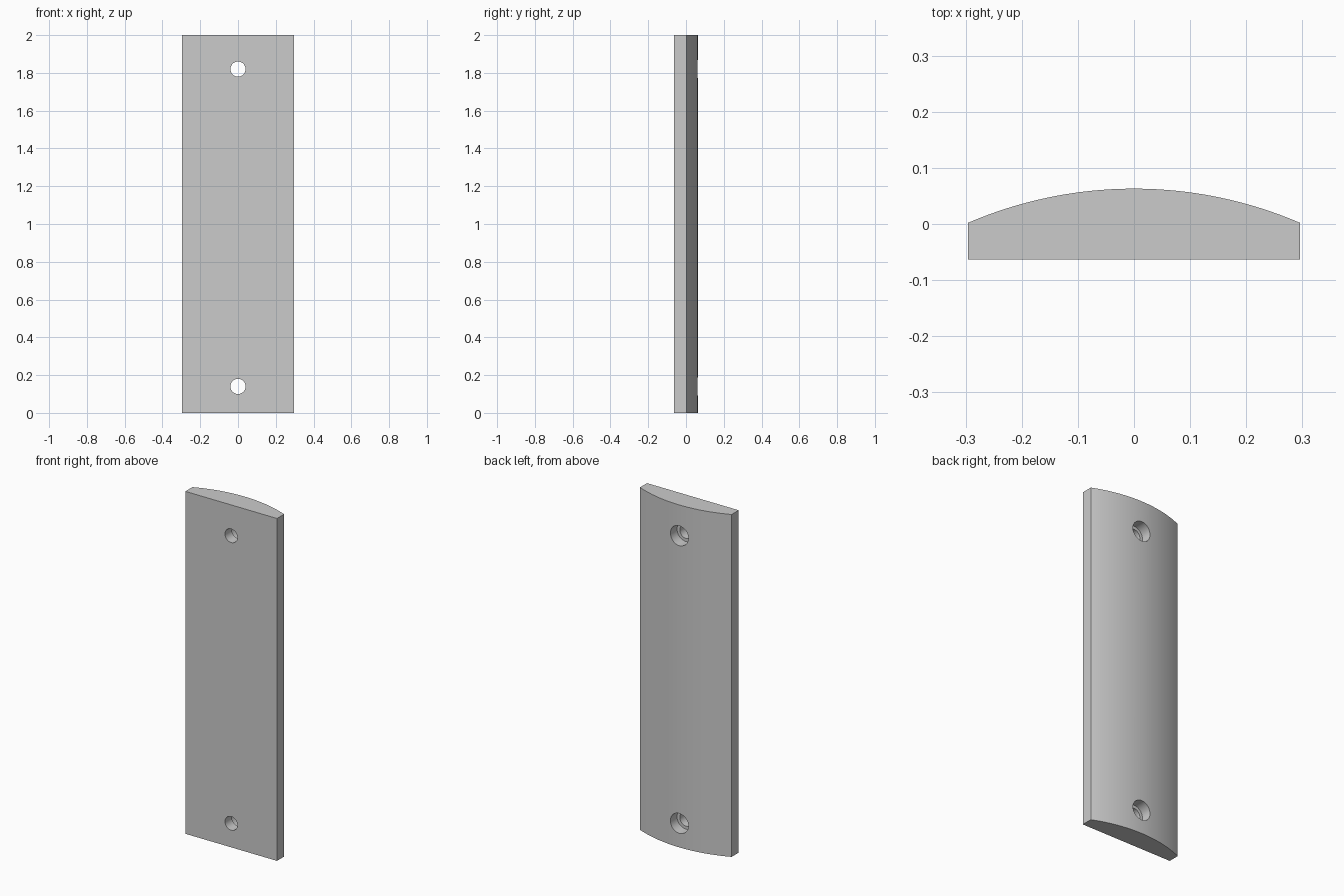
import bpy, bmesh, math
from mathutils import Matrix

default = bpy.data.objects.get("Cube")
if default:
    bpy.data.objects.remove(default, do_unlink=True)

HALF_W, HEIGHT = 0.296, 2.0
FLAT_Y, EDGE_Y, CROWN_Y = -0.063, 0.002, 0.063
HOLE_Z = (0.14, 1.82)
HOLE_R, BORE_R, SHELF_Y = 0.04, 0.058, 0.0

grey = bpy.data.materials.new("plain grey")
grey.use_nodes = True
colour = (0.6, 0.6, 0.6, 1)
grey.diffuse_color = colour
grey.node_tree.nodes["Principled BSDF"].inputs["Base Color"].default_value = colour


def make_object(name, bm):
    mesh = bpy.data.meshes.new(name)
    bmesh.ops.recalc_face_normals(bm, faces=bm.faces)
    bm.to_mesh(mesh)
    bm.free()
    mesh.materials.append(grey)
    obj = bpy.data.objects.new(name, mesh)
    bpy.context.collection.objects.link(obj)
    return obj


# Plate: flat front, circular-arc back, extruded upwards
rise = CROWN_Y - EDGE_Y
radius = (HALF_W ** 2 + rise ** 2) / (2 * rise)
half_angle = math.asin(HALF_W / radius)
steps = 48
profile = [(-HALF_W, FLAT_Y), (HALF_W, FLAT_Y)]
for i in range(steps + 1):
    a = half_angle * (1 - 2 * i / steps)
    profile.append((radius * math.sin(a), CROWN_Y - radius + radius * math.cos(a)))

bm = bmesh.new()
base = bm.faces.new([bm.verts.new((x, y, 0)) for x, y in profile])
top = bmesh.ops.extrude_face_region(bm, geom=[base])
bmesh.ops.translate(bm, vec=(0, 0, HEIGHT),
                    verts=[v for v in top["geom"] if isinstance(v, bmesh.types.BMVert)])
plate = make_object("curved_plate", bm)


# Screw holes: narrow through hole with a wide counterbore from the back
def drill(name, r, y0, y1, z):
    bm = bmesh.new()
    bmesh.ops.create_cone(bm, cap_ends=True, segments=48, radius1=r, radius2=r, depth=y1 - y0,
                          matrix=Matrix.Translation((0, (y0 + y1) / 2, z))
                          @ Matrix.Rotation(math.pi / 2, 4, "X"))
    cutter = make_object(name, bm)
    cutter.hide_render = True
    mod = plate.modifiers.new(name, "BOOLEAN")
    mod.operation = "DIFFERENCE"
    mod.solver = "EXACT"
    mod.object = cutter
    return cutter


cutters = []
for label, z in zip(("lower", "upper"), HOLE_Z):
    cutters.append(drill(label + "_screw_hole", HOLE_R, -0.2, 0.2, z))
    cutters.append(drill(label + "_counterbore", BORE_R, SHELF_Y, 0.2, z))

# Apply the cuts, then remove the cutters
bpy.ops.object.select_all(action="DESELECT")
plate.select_set(True)
bpy.context.view_layer.objects.active = plate
for mod in list(plate.modifiers):
    bpy.ops.object.modifier_apply(modifier=mod.name)
for cutter in cutters:
    bpy.data.objects.remove(cutter, do_unlink=True)

bpy.ops.object.shade_smooth_by_angle(angle=math.radians(20))
